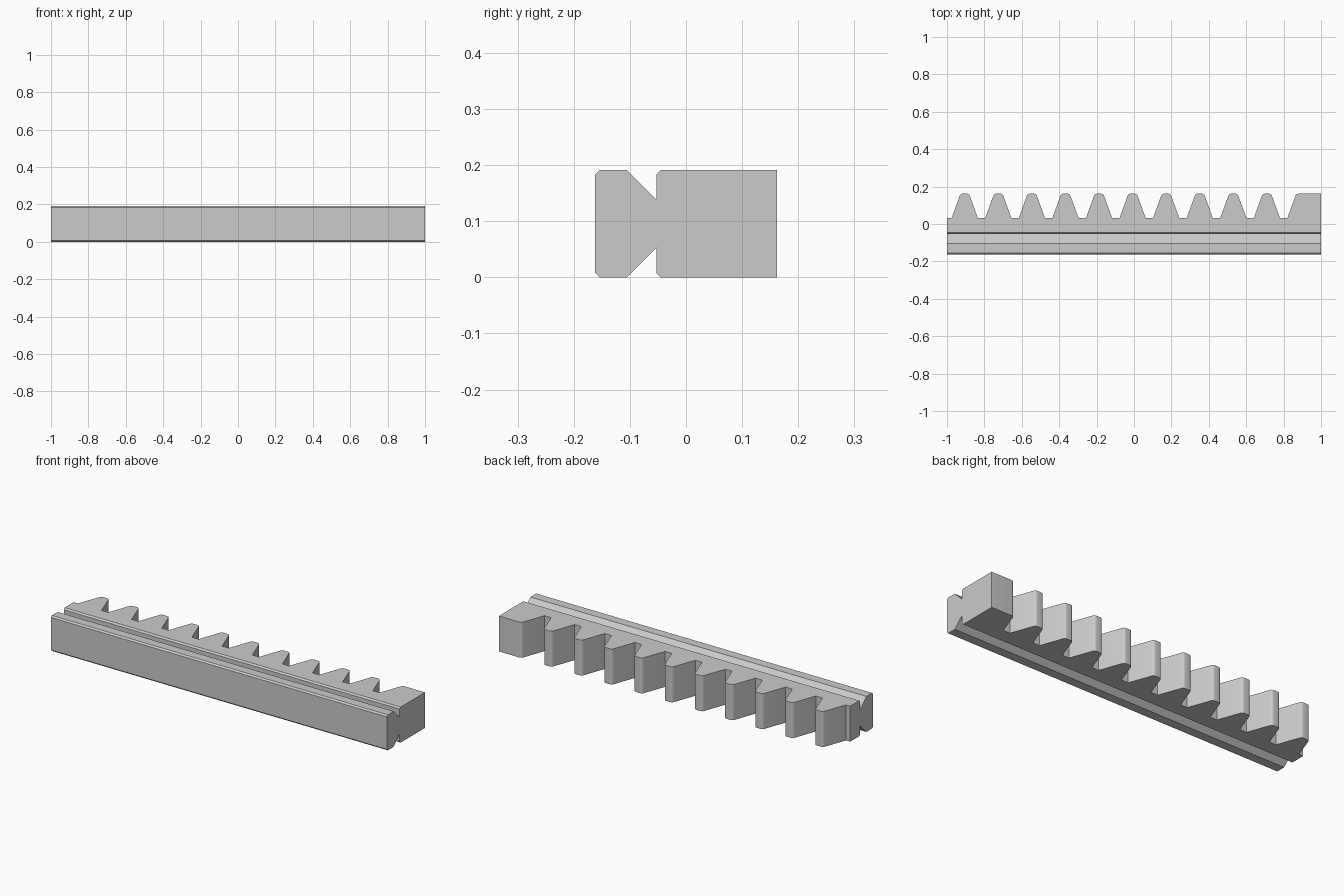
import bpy, bmesh, math
from mathutils import Vector

if "Cube" in bpy.data.objects:
    bpy.data.objects.remove(bpy.data.objects["Cube"])

HEIGHT, BACK, ROOT = 0.191, 0.162, 0.032
PITCH, FIRST, TEETH = 0.1795, -0.905, 10

steel = bpy.data.materials.new("steel_grey")
steel.diffuse_color = (0.6, 0.6, 0.6, 1)
steel.use_nodes = True
steel.node_tree.nodes["Principled BSDF"].inputs["Base Color"].default_value = steel.diffuse_color


def prism(name, points, sweep):
    """Extrude a closed outline along the sweep vector."""
    bm = bmesh.new()
    face = bm.faces.new([bm.verts.new(p) for p in points])
    new = bmesh.ops.extrude_face_region(bm, geom=[face])["geom"]
    verts = [g for g in new if isinstance(g, bmesh.types.BMVert)]
    bmesh.ops.translate(bm, verts=verts, vec=Vector(sweep))
    bmesh.ops.recalc_face_normals(bm, faces=bm.faces)
    mesh = bpy.data.meshes.new(name)
    bm.to_mesh(mesh)
    bm.free()
    mesh.materials.append(steel)
    obj = bpy.data.objects.new(name, mesh)
    bpy.context.collection.objects.link(obj)
    return obj


# Bar section: chamfered front edges and a V groove, mirrored top to bottom
c = 0.008
lower = [(-BACK, c), (-BACK + c, 0), (-0.105, 0), (-0.053, 0.052),
         (-0.053, c), (-0.053 + c, 0), (0.2, 0)]
section = lower + [(y, HEIGHT - z) for y, z in reversed(lower)]
rack = prism("toothed_rack", [(-1, y, z) for y, z in section], (2, 0, 0))

# Tooth half outline: straight flank at 20 degrees, then a rounded tip corner
R = 0.016
slope = math.radians(20)
cx, cy = 0.0115, BACK - R
half = [(0.07, ROOT)]
for i in range(6):
    a = slope + (math.pi / 2 - slope) * i / 5
    half.append((cx + R * math.cos(a), cy + R * math.sin(a)))

# Plan outline: ten teeth, then a solid end block
plan = [(-1.2, -0.3), (-1.2, ROOT)]
for t in range(TEETH):
    x0 = FIRST + t * PITCH
    plan += [(x0 - x, y) for x, y in half]
    plan += [(x0 + x, y) for x, y in reversed(half)]
x0 = FIRST + TEETH * PITCH
plan += [(x0 - x, y) for x, y in half]
plan += [(1.2, BACK), (1.2, -0.3)]
cutter = prism("tooth_cutter", [(x, y, -0.1) for x, y in plan], (0, 0, 0.4))
cutter.hide_render = True

# Keep only the part of the bar inside the plan outline
mod = rack.modifiers.new("teeth", 'BOOLEAN')
mod.operation, mod.solver, mod.object = 'INTERSECT', 'EXACT', cutter
bpy.context.view_layer.objects.active = rack
rack.select_set(True)
cutter.select_set(False)
bpy.ops.object.modifier_apply(modifier=mod.name)
bpy.data.objects.remove(cutter)
bpy.ops.object.shade_smooth_by_angle(angle=math.radians(25))
